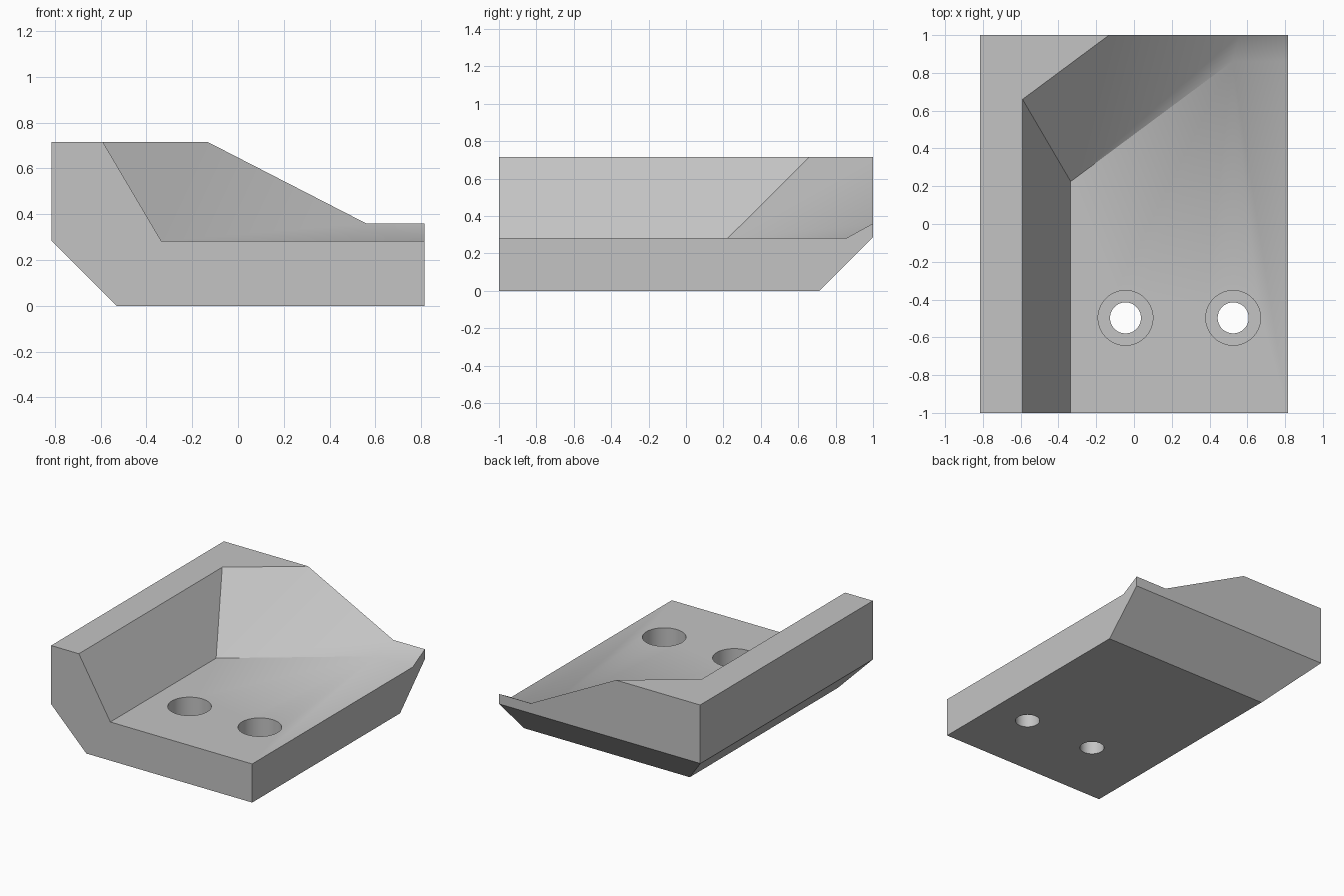
import bpy, bmesh
from mathutils import Vector

if "Cube" in bpy.data.objects:
    bpy.data.objects.remove(bpy.data.objects["Cube"])


def clipped_box(name, lo, hi, planes):
    """Box with everything on the normal side of each (point, normal) plane removed."""
    bm = bmesh.new()
    bmesh.ops.create_cube(bm, size=1)
    lo, hi = Vector(lo), Vector(hi)
    for v in bm.verts:
        v.co = Vector([(lo[i] + hi[i]) / 2 + v.co[i] * (hi[i] - lo[i]) for i in range(3)])
    for point, normal in planes:
        res = bmesh.ops.bisect_plane(bm, geom=bm.verts[:] + bm.edges[:] + bm.faces[:],
                                     plane_co=point, plane_no=normal, clear_outer=True)
        cut = [e for e in res["geom_cut"] if isinstance(e, bmesh.types.BMEdge)]
        bmesh.ops.holes_fill(bm, edges=cut, sides=0)
    bmesh.ops.recalc_face_normals(bm, faces=bm.faces[:])
    mesh = bpy.data.meshes.new(name)
    bm.to_mesh(mesh)
    bm.free()
    obj = bpy.data.objects.new(name, mesh)
    bpy.context.collection.objects.link(obj)
    return obj


def cylinder(name, x, y, r, z0, z1):
    bpy.ops.mesh.primitive_cylinder_add(vertices=64, radius=r, depth=z1 - z0,
                                        location=(x, y, (z0 + z1) / 2))
    obj = bpy.context.object
    obj.name = name
    return obj


def subtract(body, cutter):
    cutter.hide_render = True
    mod = body.modifiers.new("cut", "BOOLEAN")
    mod.operation, mod.solver, mod.object = "DIFFERENCE", "EXACT", cutter
    bpy.context.view_layer.objects.active = body
    bpy.ops.object.modifier_apply(modifier=mod.name)
    bpy.data.objects.remove(cutter, do_unlink=True)


W, H, FLOOR = 0.815, 0.715, 0.283

# Solid block with the lower left and lower back edges chamfered
body = clipped_box("bracket_body", (-W, -1, 0), (W, 1, H), [
    ((-W, 0, 0.285), (-1, 0, -1)),
    ((0, 1, 0.287), (0, 1, -1)),
])

# Pocket bounded by a sloped left wall, a diagonal corner wall and a low back lip
a, b, c = Vector((-0.335, 0.225, FLOOR)), Vector((0.52, 0.86, FLOOR)), Vector((-0.59, 0.66, H))
diagonal = (c - a).cross(b - a)
if diagonal.y < 0:
    diagonal.negate()
pocket = clipped_box("pocket_cutter", (-1.2, -1.5, FLOOR), (1.2, 1.9, 1.0), [
    (a, (-(H - FLOOR), 0, -0.255)),
    (a, diagonal),
    (b, (0, 0.077, -0.14)),
])
subtract(body, pocket)

# Two counterbored screw holes
for x in (-0.045, 0.525):
    subtract(body, cylinder("counterbore_cutter", x, -0.497, 0.145, 0.113, 0.5))
    subtract(body, cylinder("bore_cutter", x, -0.497, 0.082, -0.2, 0.5))

# Single plain grey
grey = bpy.data.materials.new("light_grey")
grey.diffuse_color = (0.55, 0.55, 0.55, 1)
grey.use_nodes = True
grey.node_tree.nodes["Principled BSDF"].inputs["Base Color"].default_value = grey.diffuse_color
body.data.materials.clear()
body.data.materials.append(grey)
for p in body.data.polygons:
    p.material_index = 0

bpy.ops.object.select_all(action="DESELECT")
body.select_set(True)
bpy.context.view_layer.objects.active = body
bpy.ops.object.shade_smooth_by_angle(angle=0.52)
